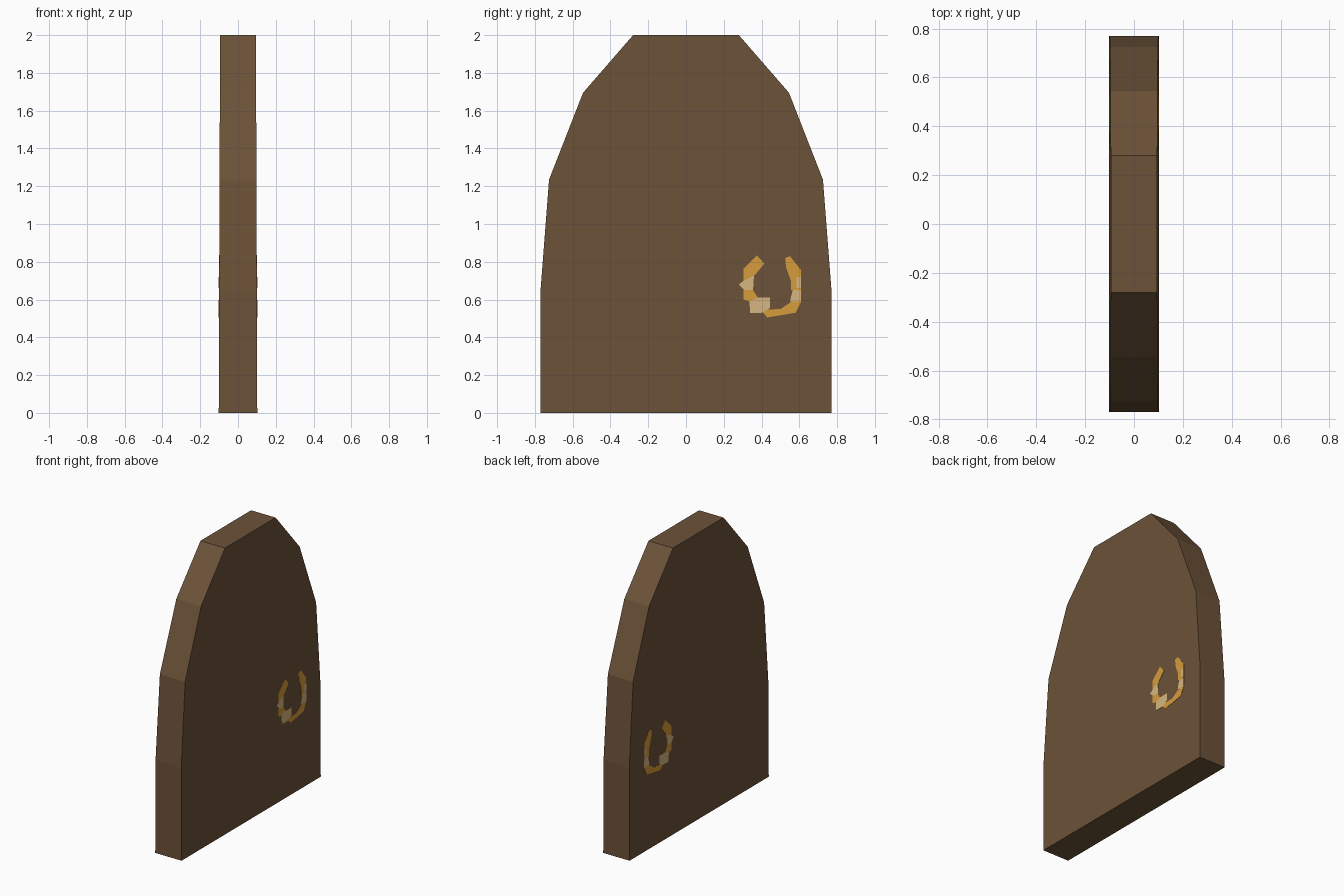
import bpy

if "Cube" in bpy.data.objects:
    bpy.data.objects.remove(bpy.data.objects["Cube"])


def material(name, rgb):
    m = bpy.data.materials.new(name)
    m.diffuse_color = (*rgb, 1)
    m.use_nodes = True
    m.node_tree.nodes["Principled BSDF"].inputs["Base Color"].default_value = m.diffuse_color
    return m


wood = material("brown wood", (0.150, 0.085, 0.040))
gold = material("gold", (0.68, 0.33, 0.046))
pale = material("pale gold", (0.68, 0.47, 0.22))


def half_depth(z):
    # the slab gets slightly thinner towards the top
    return 0.102 - 0.0035 * z


def prism(name, outline, mat, inner, outer):
    """Closed solid from a (y, z) outline between two x functions of z."""
    n = len(outline)
    verts = [(inner(z), y, z) for y, z in outline]
    verts += [(outer(z), y, z) for y, z in outline]
    faces = [tuple(range(n))[::-1], tuple(range(n, 2 * n))]
    faces += [(i, (i + 1) % n, n + (i + 1) % n, n + i) for i in range(n)]
    mesh = bpy.data.meshes.new(name)
    mesh.from_pydata(verts, [], faces)
    mesh.materials.append(mat)
    obj = bpy.data.objects.new(name, mesh)
    bpy.context.collection.objects.link(obj)
    return obj


# Arched door slab
side = [(0.77, 0), (0.77, 0.65), (0.725, 1.235), (0.545, 1.695), (0.28, 2)]
outline = side + [(-y, z) for y, z in reversed(side)]
prism("door_slab", outline, wood, lambda z: -half_depth(z), half_depth)

# Painted ring handle, open at the top, in gold and worn pale patches
patches = [
    (gold, [(0.375, 0.835), (0.415, 0.79), (0.365, 0.73), (0.305, 0.70), (0.305, 0.765)]),
    (pale, [(0.28, 0.68), (0.305, 0.70), (0.36, 0.73), (0.355, 0.65), (0.31, 0.65)]),
    (gold, [(0.305, 0.65), (0.355, 0.65), (0.38, 0.61), (0.335, 0.59), (0.305, 0.60)]),
    (pale, [(0.335, 0.595), (0.375, 0.61), (0.445, 0.61), (0.445, 0.555), (0.40, 0.53), (0.34, 0.53)]),
    (gold, [(0.395, 0.545), (0.43, 0.505), (0.58, 0.53), (0.61, 0.59), (0.56, 0.59), (0.50, 0.55)]),
    (pale, [(0.55, 0.59), (0.61, 0.59), (0.61, 0.65), (0.565, 0.65)]),
    (gold, [(0.555, 0.65), (0.61, 0.65), (0.61, 0.70), (0.555, 0.70)]),
    (pale, [(0.585, 0.66), (0.61, 0.66), (0.61, 0.72), (0.585, 0.72)]),
    (gold, [(0.555, 0.70), (0.61, 0.70), (0.61, 0.755), (0.55, 0.83), (0.525, 0.82), (0.53, 0.77)]),
]
for s, label in ((1, "right"), (-1, "left")):
    for i, (mat, pts) in enumerate(patches):
        lift = 0.003 if i == 7 else 0.002
        # keep outward-facing winding on both sides
        loop = pts if (sum(a[0] * b[1] - b[0] * a[1]
                           for a, b in zip(pts, pts[1:] + pts[:1])) > 0) == (s > 0) else pts[::-1]
        prism(f"ring_handle_{label}_{i + 1}", loop, mat,
              lambda z: s * (half_depth(z) - 0.002),
              lambda z: s * (half_depth(z) + lift))
